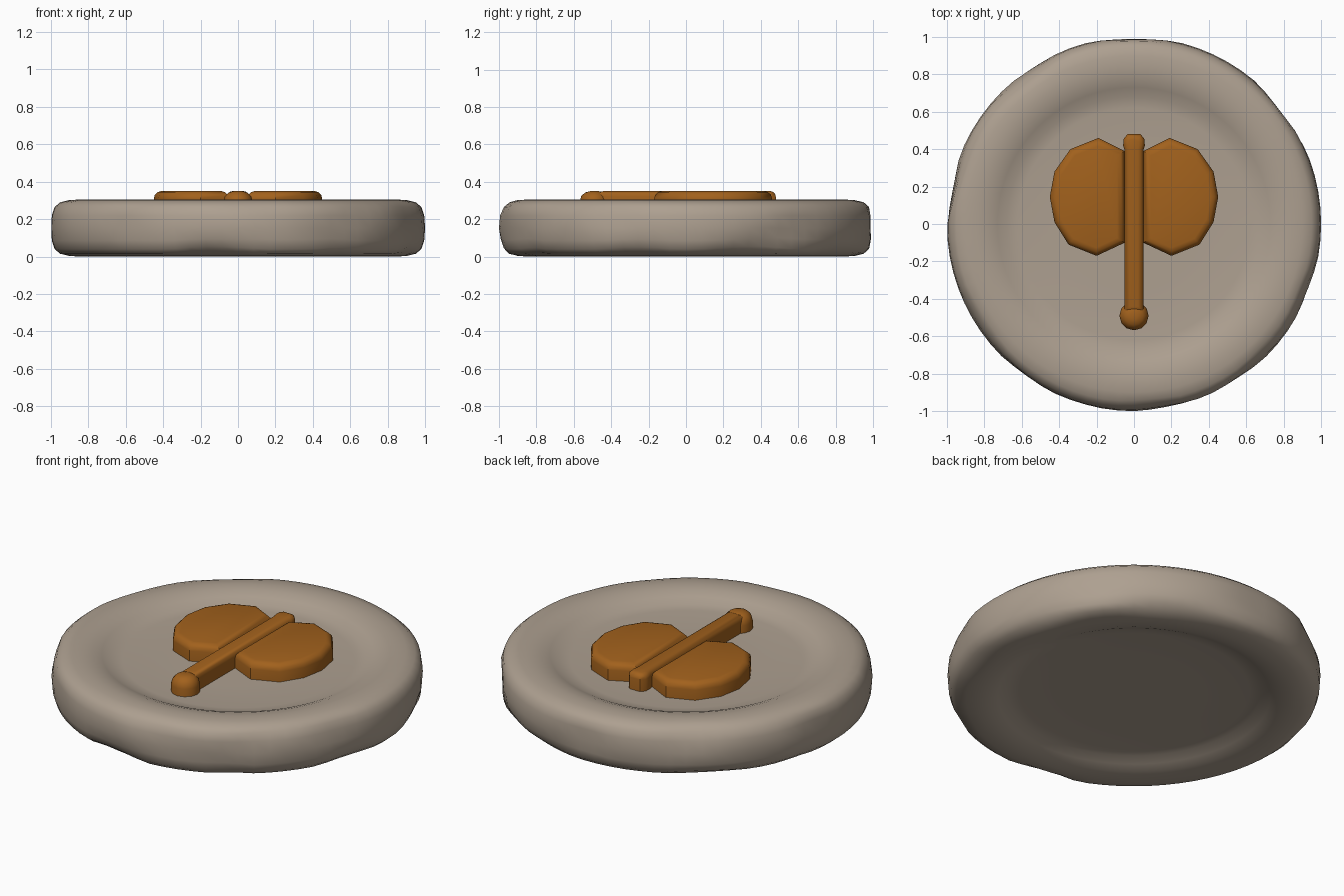
import bpy, bmesh, math
from mathutils import Vector, noise

if "Cube" in bpy.data.objects:
    bpy.data.objects.remove(bpy.data.objects["Cube"])


def material(name, rgb):
    m = bpy.data.materials.new(name)
    m.diffuse_color = (*rgb, 1)
    m.use_nodes = True
    m.node_tree.nodes["Principled BSDF"].inputs["Base Color"].default_value = m.diffuse_color
    return m


stone = material("stone", (0.42, 0.35, 0.28))
bronze = material("bronze", (0.36, 0.12, 0.012))


def finish(name, bm, mat, angle):
    bmesh.ops.recalc_face_normals(bm, faces=bm.faces)
    me = bpy.data.meshes.new(name)
    bm.to_mesh(me)
    bm.free()
    ob = bpy.data.objects.new(name, me)
    bpy.context.collection.objects.link(ob)
    me.materials.append(mat)
    bpy.ops.object.select_all(action='DESELECT')
    ob.select_set(True)
    bpy.context.view_layer.objects.active = ob
    bpy.ops.object.shade_smooth_by_angle(angle=math.radians(angle))
    return ob


def relief(name, outline, bevel, z0=0.22, z1=0.35):
    """Prism with a rounded upper edge."""
    bm = bmesh.new()
    base = bm.faces.new([bm.verts.new((x, y, z0)) for x, y in outline])
    ext = bmesh.ops.extrude_face_region(bm, geom=[base], use_keep_orig=True)["geom"]
    for v in ext:
        if isinstance(v, bmesh.types.BMVert):
            v.co.z = z1
    bmesh.ops.recalc_face_normals(bm, faces=bm.faces)
    edges = [e for e in bm.edges if all(v.co.z > z1 - 1e-4 for v in e.verts)]
    bmesh.ops.bevel(bm, geom=edges, offset=bevel, segments=3, profile=0.5,
                    affect='EDGES', clamp_overlap=True)
    return finish(name, bm, bronze, 40)


# Worn stone disc: half profile mirrored top to bottom, spun, slightly chipped
H = 0.305
upper = [(0, 0.25), (0.35, 0.25), (0.62, 0.25), (0.68, 0.257), (0.73, 0.28),
         (0.78, 0.298), (0.84, H), (0.90, 0.302), (0.95, 0.29), (0.98, 0.265),
         (0.995, 0.22), (1.0, H / 2)]
profile = upper + [(r, H - z) for r, z in reversed(upper[:-1])]
bm = bmesh.new()
pv = [bm.verts.new((r, 0, z)) for r, z in profile]
pe = [bm.edges.new(p) for p in zip(pv, pv[1:])]
bmesh.ops.spin(bm, geom=pv + pe, cent=(0, 0, 0), axis=(0, 0, 1),
               angle=2 * math.pi, steps=72)
bmesh.ops.remove_doubles(bm, verts=bm.verts, dist=1e-4)
for v in bm.verts:
    r = v.co.xy.length
    if r > 0.93:
        n = noise.noise(Vector((v.co.x * 2.6, v.co.y * 2.6, v.co.z * 5)))
        wear = 1 - 0.03 * max(0, n - 0.05)
        v.co.x *= wear
        v.co.y *= wear
        if v.co.z < 0.1:
            v.co.z += 0.03 * max(0, n)
finish("stone_disc", bm, stone, 60)

# Twin axe blades
half = [(0.05, 0.39), (0.19, 0.46), (0.34, 0.40), (0.425, 0.28), (0.45, 0.145),
        (0.425, 0.01), (0.35, -0.11), (0.20, -0.17), (0.05, -0.10)]
for side, s in (("right", 1), ("left", -1)):
    relief(side + "_blade", [(s * x, y) for x, y in half], 0.04)

# Shaft with a blunt cap
cap = [(0.052, -0.47), (0.052, 0.40), (0.058, 0.42), (0.055, 0.455), (0.035, 0.48)]
relief("shaft", cap + [(-x, y) for x, y in reversed(cap)], 0.03)

# Domed pommel
relief("pommel", [(0.078 * math.cos(a), -0.49 + 0.078 * math.sin(a))
                  for a in (2 * math.pi * i / 12 for i in range(12))], 0.055)
